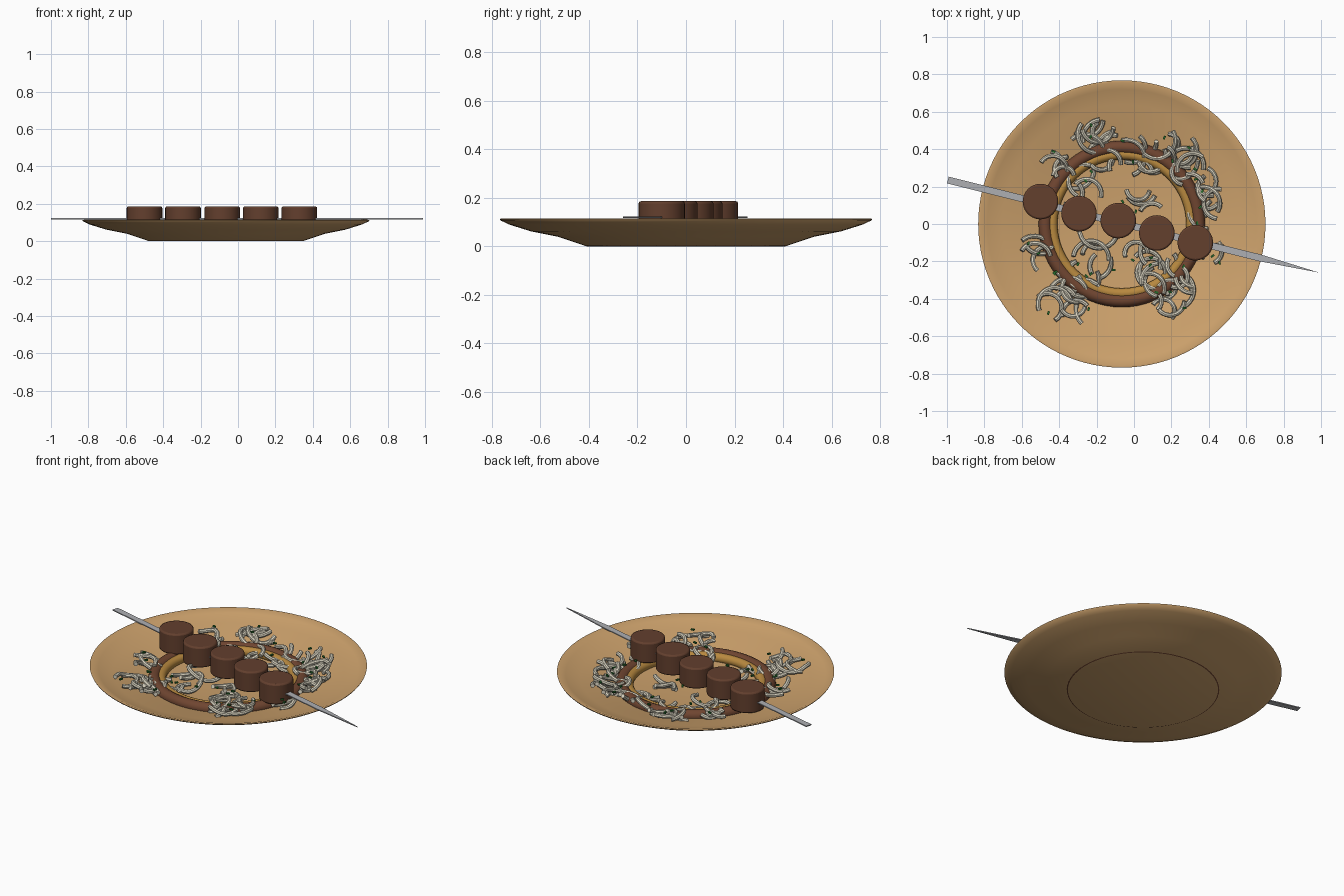
import bpy, bmesh, math, random
from mathutils import Vector, Matrix

cube = bpy.data.objects.get("Cube")
if cube:
    bpy.data.objects.remove(cube, do_unlink=True)

random.seed(7)
PLATE_X = -0.065


def material(name, rgb):
    mat = bpy.data.materials.new(name)
    mat.use_nodes = True
    mat.diffuse_color = (*rgb, 1)
    mat.node_tree.nodes["Principled BSDF"].inputs["Base Color"].default_value = (*rgb, 1)
    return mat


TAN = material("tan glaze", (0.61, 0.36, 0.15))
BROWN = material("meat brown", (0.125, 0.05, 0.027))
RING = material("crust brown", (0.16, 0.06, 0.03))
AMBER = material("amber", (0.48, 0.25, 0.05))
CREAM = material("noodle cream", (0.67, 0.63, 0.51))
STEEL = material("steel grey", (0.42, 0.43, 0.45))
GREEN = material("herb green", (0.02, 0.14, 0.025))


def finish(obj, name, mat, smooth=True):
    obj.name = name
    obj.data.name = name
    obj.data.materials.clear()
    obj.data.materials.append(mat)
    if smooth:
        bpy.ops.object.select_all(action='DESELECT')
        obj.select_set(True)
        bpy.context.view_layer.objects.active = obj
        bpy.ops.object.shade_smooth_by_angle(angle=math.radians(40))
    return obj


def from_bmesh(bm, name, mat, smooth=True):
    mesh = bpy.data.meshes.new(name)
    bmesh.ops.recalc_face_normals(bm, faces=bm.faces)
    bm.to_mesh(mesh)
    bm.free()
    obj = bpy.data.objects.new(name, mesh)
    bpy.context.collection.objects.link(obj)
    return finish(obj, name, mat, smooth)


# Plate: a lathed shallow dish
INNER = [(0, 0.018), (0.38, 0.018), (0.43, 0.027), (0.53, 0.057), (0.64, 0.078),
         (0.72, 0.1), (0.757, 0.115)]
OUTER = [(0.768, 0.113), (0.765, 0.107), (0.73, 0.09), (0.64, 0.062), (0.53, 0.04),
         (0.41, 0), (0, 0)]
bm = bmesh.new()
points = [bm.verts.new((r, 0, z)) for r, z in INNER + OUTER]
edges = [bm.edges.new(pair) for pair in zip(points, points[1:])]
bmesh.ops.spin(bm, geom=points + edges, cent=(0, 0, 0), axis=(0, 0, 1),
               angle=2 * math.pi, steps=96)
bmesh.ops.remove_doubles(bm, verts=bm.verts, dist=0.0001)
plate = from_bmesh(bm, "plate", TAN)
plate.location.x = PLATE_X


def plate_top(x, y):
    r = math.hypot(x - PLATE_X, y)
    for (r0, z0), (r1, z1) in zip(INNER, INNER[1:]):
        if r <= r1:
            return z0 + (z1 - z0) * (r - r0) / (r1 - r0)
    return INNER[-1][1]


# Rings lying on the plate floor
for name, major, minor, z, mat in (("crust_ring", 0.41, 0.035, 0.036, RING),
                                   ("amber_ring", 0.372, 0.028, 0.034, AMBER)):
    bpy.ops.mesh.primitive_torus_add(major_radius=major, minor_radius=minor,
                                     major_segments=64, minor_segments=14,
                                     location=(PLATE_X, 0, z))
    finish(bpy.context.object, name, mat)

# Skewer: a thin flat blade tapering to a point
start, tip = Vector((-0.995, 0.235, 0.12)), Vector((0.99, -0.26, 0.12))
along = (tip - start).normalized()
side = Vector((-along.y, along.x, 0)) * 0.0185
shoulder = start + along * 1.72
bm = bmesh.new()
outline = [start - side, shoulder - side, tip, shoulder + side, start + side]
base = bm.faces.new([bm.verts.new(p - Vector((0, 0, 0.003))) for p in outline])
top = bmesh.ops.extrude_face_region(bm, geom=[base])["geom"]
bmesh.ops.translate(bm, vec=(0, 0, 0.006),
                    verts=[v for v in top if isinstance(v, bmesh.types.BMVert)])
from_bmesh(bm, "skewer", STEEL, smooth=False)

# Meat pieces threaded along the skewer
MEAT = [(-0.5, 0.12), (-0.294, 0.055), (-0.084, 0.018), (0.122, -0.048), (0.328, -0.1)]
for i, (x, y) in enumerate(MEAT):
    bpy.ops.mesh.primitive_cylinder_add(vertices=40, radius=0.095, depth=0.125,
                                        location=(x, y, 0.1235))
    piece = bpy.context.object
    bevel = piece.modifiers.new("soft_rim", 'BEVEL')
    bevel.width = 0.009
    bevel.segments = 2
    bevel.limit_method = 'ANGLE'
    finish(piece, f"meat_piece_{i + 1}", BROWN)

# Noodles: loose curled strands in heaps (x, y, spread, count)
HEAPS = [(-0.35, -0.37, 0.12, 19), (-0.49, -0.13, 0.08, 5), (-0.2, -0.17, 0.1, 5),
         (0.04, -0.17, 0.08, 4), (0.2, -0.33, 0.13, 18), (-0.17, 0.41, 0.13, 13),
         (0.08, 0.38, 0.09, 7), (0.25, 0.35, 0.09, 9), (0.35, 0.2, 0.07, 5),
         (0.39, 0.06, 0.06, 4), (-0.41, 0.33, 0.06, 4), (0.02, 0.12, 0.1, 4),
         (-0.28, 0.2, 0.09, 4), (0.43, -0.19, 0.04, 2)]
curve = bpy.data.curves.new("noodles", 'CURVE')
curve.dimensions = '3D'
curve.bevel_depth = 0.0125
curve.bevel_resolution = 2
curve.use_fill_caps = True
for hx, hy, spread, count in HEAPS:
    for _ in range(count):
        a, d = random.uniform(0, 2 * math.pi), spread * math.sqrt(random.random())
        cx, cy = hx + d * math.cos(a), hy + d * math.sin(a)
        radius = random.uniform(0.055, 0.105)
        turn, sweep = random.uniform(0, 2 * math.pi), random.uniform(1.4, 3.4)
        lift, tilt = random.uniform(0.012, 0.045), random.uniform(0, 0.02)
        # keep the strand centred on its spot
        mid = turn + sweep / 2
        cx -= radius * 0.6 * math.cos(mid)
        cy -= radius * 0.6 * math.sin(mid)
        spline = curve.splines.new('POLY')
        steps = 13
        spline.points.add(steps - 1)
        for k, point in enumerate(spline.points):
            t = turn + sweep * k / (steps - 1)
            x, y = cx + radius * math.cos(t), cy + radius * math.sin(t)
            z = plate_top(x, y) + lift + tilt * math.sin(2 * t)
            point.co = (x, y, min(z, 0.103), 1)
noodles = bpy.data.objects.new("noodles", curve)
bpy.context.collection.objects.link(noodles)
bpy.ops.object.select_all(action='DESELECT')
noodles.select_set(True)
bpy.context.view_layer.objects.active = noodles
bpy.ops.object.convert(target='MESH')
finish(bpy.context.object, "noodles", CREAM)

# Chopped herbs scattered over the noodles
bm = bmesh.new()
for hx, hy, spread, count in HEAPS:
    for _ in range(max(2, count // 3)):
        x, y = hx + random.uniform(-spread, spread), hy + random.uniform(-spread, spread)
        place = (Matrix.Translation((x, y, min(plate_top(x, y) + 0.05, 0.108)))
                 @ Matrix.Rotation(random.uniform(0, math.pi), 4, 'Z')
                 @ Matrix.Diagonal((0.02, 0.011, 0.008, 1)))
        bmesh.ops.create_cube(bm, size=1, matrix=place)
from_bmesh(bm, "herbs", GREEN, smooth=False)
